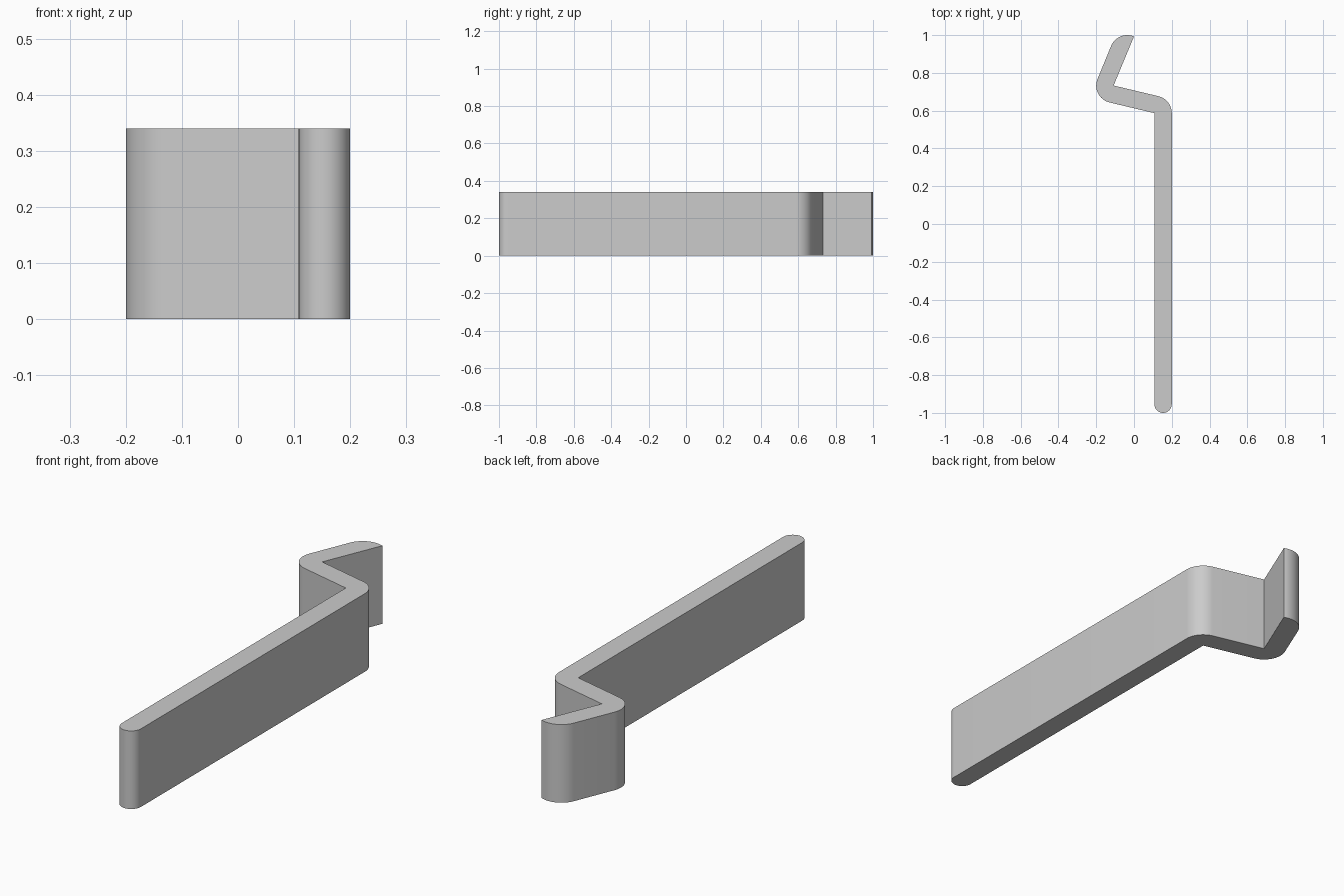
import bpy
import bmesh
from math import sin, cos, radians

cube = bpy.data.objects.get("Cube")
if cube:
    bpy.data.objects.remove(cube, do_unlink=True)

HEIGHT = 0.34
WIDTH = 0.092          # strip thickness, also the outer bend radius
STEPS = 16


def arc(cx, cy, r, start, end):
    """Points along an arc, angles in degrees."""
    angles = [radians(start + (end - start) * i / STEPS) for i in range(STEPS + 1)]
    return [(cx + r * cos(a), cy + r * sin(a)) for a in angles]


# Plan outline of the bent strip, counterclockwise from the rounded front end
lower_bend = (0.108, 0.587)
upper_bend = (-0.108, 0.733)
outline = arc(0.154, -0.954, WIDTH / 2, 180, 360)       # rounded front end
outline += arc(*lower_bend, WIDTH, 0, 76)               # outside of first bend
outline += [upper_bend]                                 # sharp inside corner
outline += arc(-0.036, 0.908, WIDTH, 67, 157)           # curved hook tip
outline += arc(*upper_bend, WIDTH, 157, 256)            # outside of second bend
outline += [lower_bend]                                 # sharp inside corner

# Extrude the outline upwards
bm = bmesh.new()
base = bm.faces.new([bm.verts.new((x, y, 0)) for x, y in outline])
top = bmesh.ops.extrude_face_region(bm, geom=[base], use_keep_orig=True)["geom"]
bmesh.ops.translate(bm, vec=(0, 0, HEIGHT),
                    verts=[v for v in top if isinstance(v, bmesh.types.BMVert)])
bmesh.ops.recalc_face_normals(bm, faces=bm.faces)
mesh = bpy.data.meshes.new("bent_strip")
bm.to_mesh(mesh)
bm.free()

strip = bpy.data.objects.new("bent_strip", mesh)
bpy.context.collection.objects.link(strip)

# Plain grey material
grey = bpy.data.materials.new("light_grey")
grey.use_nodes = True
colour = (0.6, 0.6, 0.6, 1)
grey.diffuse_color = colour
grey.node_tree.nodes["Principled BSDF"].inputs["Base Color"].default_value = colour
mesh.materials.append(grey)

# Smooth bends with crisp rims
bpy.ops.object.select_all(action="DESELECT")
strip.select_set(True)
bpy.context.view_layer.objects.active = strip
bpy.ops.object.shade_smooth_by_angle(angle=radians(30))
